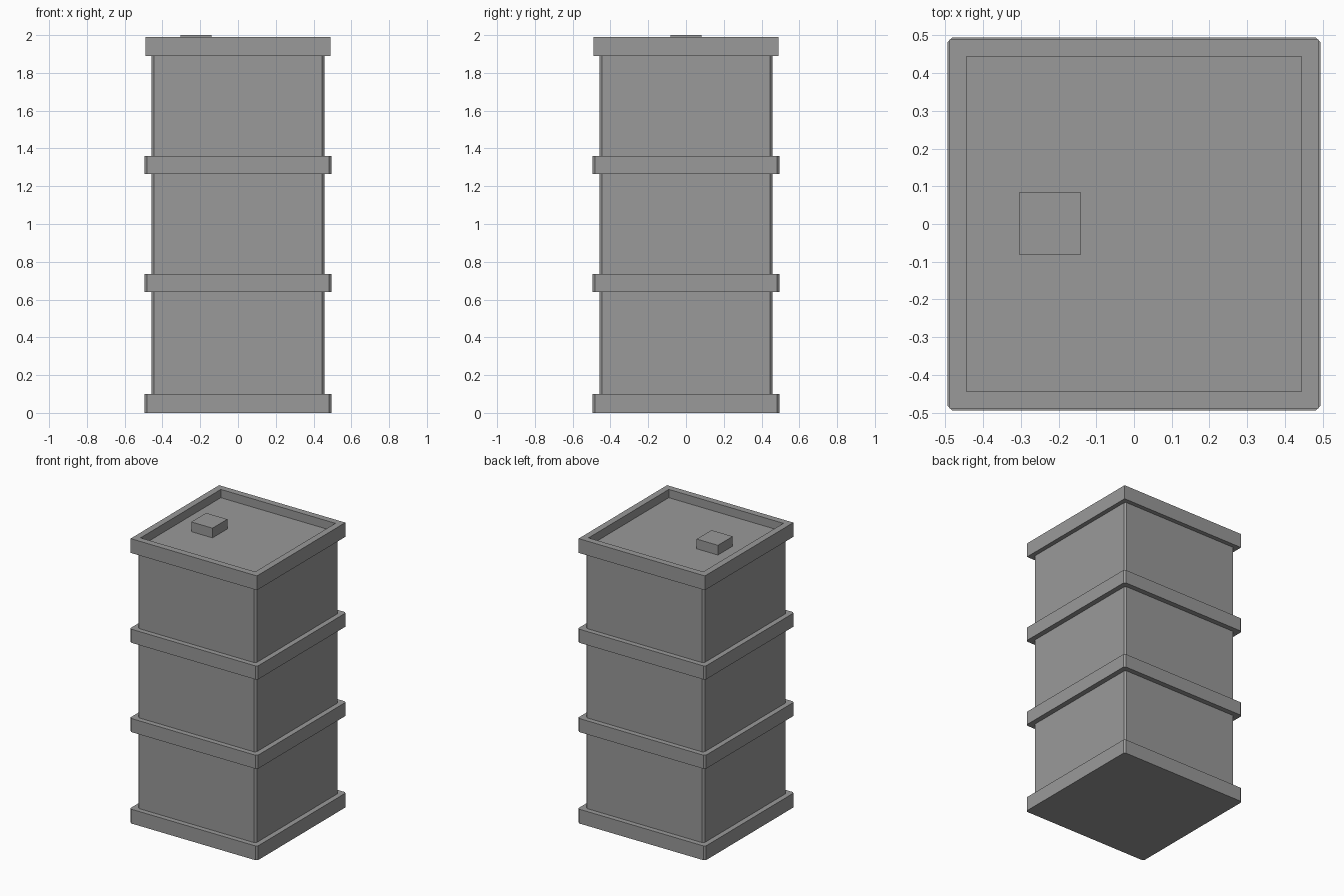
import bpy
import bmesh

if "Cube" in bpy.data.objects:
    bpy.data.objects.remove(bpy.data.objects["Cube"], do_unlink=True)

# Single painted-metal grey
grey = bpy.data.materials.new("plain grey")
grey.use_nodes = True
COLOUR = (0.32, 0.32, 0.32, 1)
grey.diffuse_color = COLOUR
grey.node_tree.nodes["Principled BSDF"].inputs["Base Color"].default_value = COLOUR


def block(name, half, low, high, centre=(0, 0), chamfer=0, recess=None):
    """Square block, optionally with cut upright corners or a sunken top."""
    bm = bmesh.new()
    bmesh.ops.create_cube(bm, size=1)
    for v in bm.verts:
        v.co.x = centre[0] + v.co.x * 2 * half
        v.co.y = centre[1] + v.co.y * 2 * half
        v.co.z = high if v.co.z > 0 else low
    if chamfer:
        upright = [e for e in bm.edges
                   if abs(e.verts[0].co.z - e.verts[1].co.z) > 0.01]
        bmesh.ops.bevel(bm, geom=upright, offset=chamfer, segments=1,
                        affect='EDGES')
    if recess:
        rim, floor_z = recess
        bm.normal_update()
        top = max(bm.faces, key=lambda f: f.normal.z)
        bmesh.ops.inset_region(bm, faces=[top], thickness=rim)
        floor = bmesh.ops.extrude_discrete_faces(bm, faces=[top])["faces"][0]
        for v in floor.verts:
            v.co.z = floor_z
    bmesh.ops.recalc_face_normals(bm, faces=bm.faces)
    mesh = bpy.data.meshes.new(name)
    bm.to_mesh(mesh)
    bm.free()
    mesh.materials.append(grey)
    obj = bpy.data.objects.new(name, mesh)
    bpy.context.collection.objects.link(obj)
    return obj


# Main square body
block("body", 0.458, 0.05, 1.92, chamfer=0.012)

# Base ring and two hoops around the body
for name, low, high in (("base_band", 0, 0.1),
                        ("lower_band", 0.64, 0.735),
                        ("upper_band", 1.265, 1.36)):
    block(name, 0.494, low, high, chamfer=0.012)

# Lid with raised rim and the filler cap standing in it
block("lid", 0.489, 1.89, 1.99, recess=(0.064, 1.932))
block("filler_cap", 0.082, 1.925, 2.0, centre=(-0.223, 0.001))
